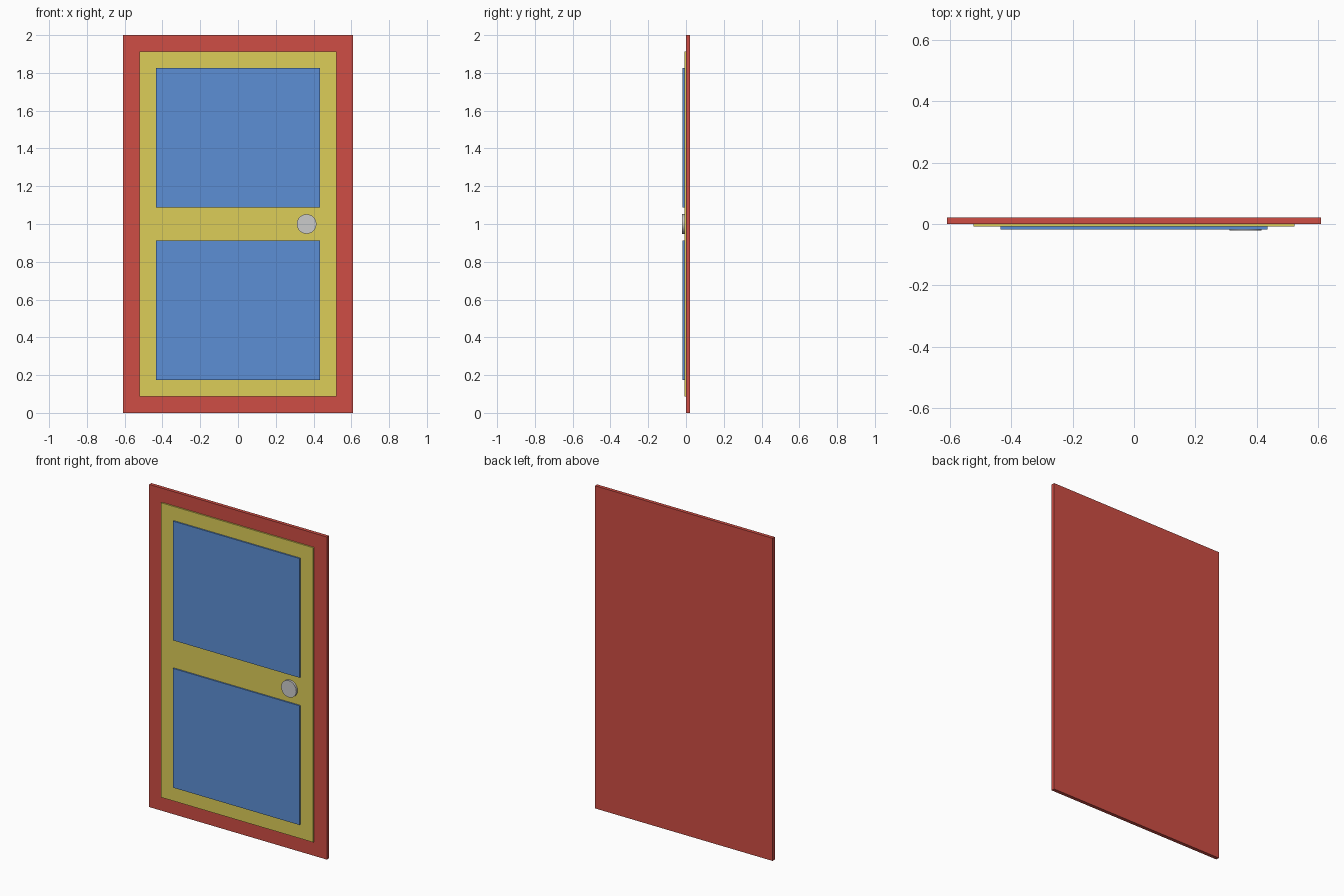
import bpy
import math

if "Cube" in bpy.data.objects:
    bpy.data.objects.remove(bpy.data.objects["Cube"])


def material(name, rgb):
    mat = bpy.data.materials.new(name)
    mat.diffuse_color = (*rgb, 1)
    mat.use_nodes = True
    mat.node_tree.nodes["Principled BSDF"].inputs["Base Color"].default_value = mat.diffuse_color
    return mat


def slab(name, x, z0, z1, y_front, y_back, mat):
    """Box spanning -x..x, from z0 to z1, between two depths."""
    bpy.ops.mesh.primitive_cube_add(size=1, location=(0, (y_front + y_back) / 2, (z0 + z1) / 2))
    ob = bpy.context.object
    ob.name = name
    ob.scale = (2 * x, y_back - y_front, z1 - z0)
    bpy.ops.object.transform_apply(location=False, rotation=False, scale=True)
    ob.data.materials.append(mat)
    return ob


red = material("red_paint", (0.62, 0.075, 0.058))
yellow = material("yellow_paint", (0.72, 0.61, 0.098))
blue = material("blue_paint", (0.107, 0.275, 0.665))

# Layered slabs, each stepping forward from the one behind
slab("door_frame", 0.609, 0, 2, 0, 0.0217, red)
slab("door_leaf", 0.522, 0.087, 1.913, -0.0087, 0.001, yellow)

# Two raised panels
for name, z0, z1 in (("lower_panel", 0.174, 0.913), ("upper_panel", 1.087, 1.826)):
    slab(name, 0.435, z0, z1, -0.0174, -0.008, blue)

# Flat round knob
bpy.ops.mesh.primitive_cylinder_add(vertices=32, radius=0.052, depth=0.0137,
                                    location=(0.363, -0.01485, 1.0),
                                    rotation=(math.pi / 2, 0, 0))
knob = bpy.context.object
knob.name = "door_knob"
bpy.ops.object.shade_smooth_by_angle(angle=math.radians(30))
